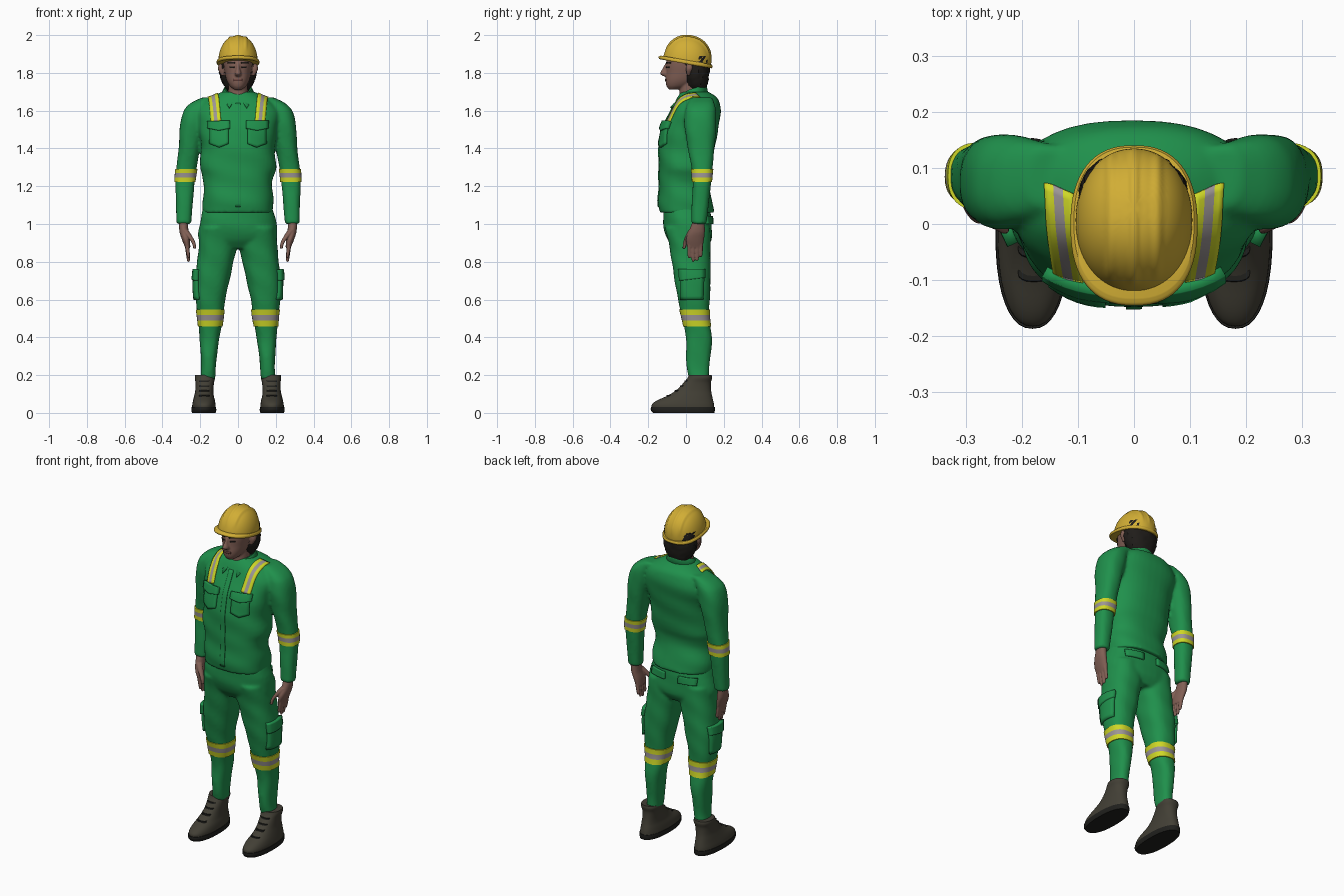
import bpy, bmesh, random
from math import sin, cos, pi, radians, copysign
from mathutils import Vector, Matrix
from mathutils.bvhtree import BVHTree

random.seed(4)
cube = bpy.data.objects.get("Cube")
if cube:
    bpy.data.objects.remove(cube, do_unlink=True)


def material(name, *rgb):
    m = bpy.data.materials.new(name)
    m.use_nodes = True
    m.diffuse_color = (*rgb, 1)
    m.node_tree.nodes["Principled BSDF"].inputs["Base Color"].default_value = (*rgb, 1)
    return m


GREEN = material("work green", .014, .28, .072)
YELLOW = material("reflective yellow", .62, .68, .02)
GREY = material("reflective grey", .33, .3, .3)
HELMET = material("helmet yellow", .64, .42, .035)
SKIN = material("skin", .22, .115, .09)
LIPS = material("lips", .15, .06, .05)
HAIR = material("dark hair", .014, .012, .01)
BOOT = material("boot leather", .055, .05, .036)
SOLE = material("sole rubber", .014, .014, .012)
made = []


def finish(name, bm, mats):
    bmesh.ops.recalc_face_normals(bm, faces=bm.faces[:])
    mesh = bpy.data.meshes.new(name)
    bm.to_mesh(mesh)
    bm.free()
    for m in mats:
        mesh.materials.append(m)
    obj = bpy.data.objects.new(name, mesh)
    bpy.context.scene.collection.objects.link(obj)
    made.append(obj)
    return obj


# A ring is (z, x min, x max, y min, y max); rings rise in z
def at(rings, z):
    i = 0
    while i < len(rings) - 2 and z > rings[i + 1][0]:
        i += 1
    a, b = rings[i], rings[i + 1]
    p, q = rings[max(i - 1, 0)], rings[min(i + 2, len(rings) - 1)]
    h = b[0] - a[0]
    t = (z - a[0]) / h
    out = [z]
    for k in range(1, 5):
        ma = (b[k] - p[k]) / (b[0] - p[0]) * h
        mb = (q[k] - a[k]) / (q[0] - a[0]) * h
        out.append(a[k] * (1 + 2 * t) * (1 - t) ** 2 + ma * t * (1 - t) ** 2
                   + b[k] * t * t * (3 - 2 * t) + mb * t * t * (t - 1))
    return out


def loft(bm, rings, zs=None, power=2.4, seg=40, steps=4, grow=0, fold=0, jitter=0, rows=None):
    if zs is None:
        zs = [a[0] + (b[0] - a[0]) * k / steps for a, b in zip(rings, rings[1:]) for k in range(steps)]
        zs.append(rings[-1][0])
    loops = []
    for z in zs:
        _, x0, x1, y0, y1 = at(rings, z)
        loop = []
        for s in range(seg):
            a = 2 * pi * s / seg
            r = 1 + fold * sin(3 * a + z * 45) + random.uniform(-jitter, jitter)
            x = copysign(abs(cos(a)) ** (2 / power), cos(a)) * r
            y = copysign(abs(sin(a)) ** (2 / power), sin(a)) * r
            loop.append(bm.verts.new(((x0 + x1) / 2 + x * ((x1 - x0) / 2 + grow),
                                      (y0 + y1) / 2 + y * ((y1 - y0) / 2 + grow), z)))
        loops.append(loop)
    for row, (lo, hi) in enumerate(zip(loops, loops[1:])):
        for s in range(seg):
            n = (s + 1) % seg
            f = bm.faces.new((lo[s], lo[n], hi[n], hi[s]))
            f.material_index = rows[row] if rows else 0
    bm.faces.new(loops[0])
    bm.faces.new(loops[-1])


def part(name, mats, rings, **kw):
    bm = bmesh.new()
    loft(bm, rings, **kw)
    return finish(name, bm, mats)


def fused(name, mat, lofts, voxel, passes=3, **kw):
    bm = bmesh.new()
    for rings in lofts:
        loft(bm, rings, **kw)
    obj = finish(name, bm, [mat])
    mod = obj.modifiers.new("Fuse", 'REMESH')
    mod.mode, mod.voxel_size, mod.use_smooth_shade = 'VOXEL', voxel, True
    mod = obj.modifiers.new("Soften", 'SMOOTH')
    mod.factor, mod.iterations = .5, passes
    return obj


def side(rings, s):
    return rings if s > 0 else [(z, -b, -a, c, d) for z, a, b, c, d in rings]


def even(rows):
    return [(z, -w, w, a, b) for z, w, a, b in rows]


def surface(obj):
    bpy.context.view_layer.update()
    return BVHTree.FromObject(obj, bpy.context.evaluated_depsgraph_get())


# Thin panel laid on a surface; quad runs bottom outer, bottom inner, top inner, top outer
def plate(name, tree, quad, aim, mats, s=1, cols=6, rows=8, lift=.004, dip=0):
    bm = bmesh.new()
    aim = Vector((aim[0] * s, aim[1], aim[2])).normalized()
    a, b, c, d = [Vector((x * s, y, z)) for x, y, z in quad]
    grid = []
    for j in range(rows + 1):
        v = j / rows
        line = []
        for i in range(cols + 1):
            u = i / cols
            p = a.lerp(b, u).lerp(d.lerp(c, u), v)
            p.z -= dip * (1 - abs(2 * u - 1)) * (1 - v)
            hit = tree.ray_cast(p - aim * .6, aim)[0] or p
            line.append(bm.verts.new(hit - aim * lift / 2))
        grid.append(line)
    for j in range(rows):
        for i in range(cols):
            f = bm.faces.new((grid[j][i], grid[j][i + 1], grid[j + 1][i + 1], grid[j + 1][i]))
            f.material_index = (i * 3 // cols) % 2 if len(mats) > 1 else 0
    obj = finish(name, bm, mats)
    mod = obj.modifiers.new("Thickness", 'SOLIDIFY')
    mod.thickness, mod.offset = lift * 2, 0


def facing(x0, x1, z0, z1, y):
    return [(x1, y, z0), (x0, y, z0), (x0, y, z1), (x1, y, z1)]


# Jacket with sleeves
torso = even([(1.06, .185, -.14, .15), (1.12, .188, -.147, .14), (1.2, .18, -.142, .12),
              (1.25, .188, -.142, .122), (1.3, .202, -.142, .135), (1.4, .195, -.142, .152),
              (1.5, .208, -.125, .17), (1.58, .222, -.09, .183), (1.63, .2, -.065, .18),
              (1.67, .15, -.045, .165), (1.7, .085, -.025, .12)])
arm = [(1, .248, .326, .028, .108), (1.1, .24, .328, .03, .12), (1.25, .226, .331, .035, .136),
       (1.4, .2, .314, .01, .15), (1.52, .17, .307, -.008, .16), (1.6, .15, .287, -.005, .158),
       (1.64, .13, .25, .01, .15), (1.67, .11, .19, .03, .14)]
jacket = fused("jacket", GREEN, [torso, arm, side(arm, -1)], .009, 4, fold=.012)
cloth = surface(jacket)

# Trousers
hips = even([(.87, .17, -.06, .11), (.92, .207, -.1, .135), (1, .203, -.12, .136), (1.12, .175, -.12, .12)])
leg = [(.18, .12, .2, .015, .12), (.23, .118, .195, .005, .122), (.3, .112, .197, 0, .13),
       (.4, .098, .204, 0, .138), (.5, .08, .212, -.02, .122), (.6, .068, .224, -.042, .126),
       (.7, .045, .227, -.06, .13), (.8, .024, .216, -.075, .13), (.88, .006, .208, -.088, .13),
       (.98, .004, .2, -.11, .13)]
trousers = fused("trousers", GREEN, [hips, leg, side(leg, -1)], .009, 4, fold=.014)
twill = surface(trousers)

# Front placket and folded collar
plate("front_placket", cloth, facing(-.014, .014, 1.09, 1.64, -.1), (0, 1, 0), [GREEN], rows=30, lift=.003)
bm = bmesh.new()
grid = []
for k in range(33):
    t = k / 16 - 1
    spec = ((.066, .066, .96, 1.66), (.074, .068, .96, 1.735 - .06 * t * t),
            (.096, .08 + .062 * t ** 4, .84, 1.685 - .068 * t ** 4))
    grid.append([bm.verts.new((rx * sin(t * span * pi), .04 + ry * cos(t * span * pi), z))
                 for rx, ry, span, z in spec])
for p, q in zip(grid, grid[1:]):
    for j in (0, 1):
        bm.faces.new((p[j], q[j], q[j + 1], p[j + 1]))
collar = finish("collar", bm, [GREEN])
collar.modifiers.new("Thickness", 'SOLIDIFY').thickness = .008

# Head, neck, nose and ears
skull = even([(1.712, .022, -.09, -.04), (1.73, .043, -.103, .02), (1.76, .06, -.108, .07),
              (1.8, .07, -.105, .1), (1.85, .077, -.104, .11), (1.9, .075, -.092, .11), (1.95, .05, -.05, .08)])
neck = even([(1.62, .056, -.035, .085), (1.7, .052, -.035, .08), (1.78, .052, -.03, .08)])
nose = even([(1.782, .013, -.12, -.08), (1.795, .018, -.137, -.08), (1.82, .011, -.126, -.08),
             (1.855, .008, -.107, -.08)])
ear = [(1.785, .07, .088, .005, .02), (1.82, .075, .106, 0, .035), (1.85, .075, .1, .005, .035)]
head = fused("head", SKIN, [skull, neck, nose, ear, side(ear, -1)], .005, 2, power=2.2)
face = surface(head)
plate("mouth", face, facing(-.024, .024, 1.757, 1.768, -.1), (0, 1, 0), [LIPS], rows=2, lift=.002)
part("hair", [HAIR], even([(1.7, .05, .03, .1), (1.74, .078, .0, .115), (1.79, .097, -.012, .122),
                           (1.84, .098, -.03, .126), (1.89, .095, -.04, .125)]), power=2.2, jitter=.04)

# Hard hat: ribbed shell on a tilted brim
tilt = Matrix.Translation((0, 0, 1.862)) @ Matrix.Rotation(radians(-10), 4, 'X')
shell = []
for k in range(25):
    a = pi / 2 * k / 24.2
    r = cos(a) ** .9
    shell.append((.136 * sin(a), -.104 * r, .104 * r, .004 - .126 * r, .004 + .13 * r))
dome = part("helmet_shell", [HELMET], shell, steps=1, seg=112, power=2.1)
for v in dome.data.vertices:
    if abs(v.co.x) < .062 and v.co.z > .03:
        rise = min(1, (v.co.z - .03) / .04)
        v.co *= 1 + .03 * rise * max(0, cos(v.co.x * 2 * pi / .042))
brim = part("helmet_brim", [HELMET], even([(-.014, .11, -.14, .138), (-.008, .113, -.146, .143),
                                           (0, .112, -.145, .142), (.006, .107, -.135, .138)]), seg=64)
for obj in (dome, brim):
    obj.data.transform(tilt)

# Boot outlines and hand outlines for the left side
boot = [(.025, .118, .243, -.182, .15), (.045, .119, .242, -.18, .148), (.065, .122, .238, -.155, .144),
        (.09, .128, .232, -.1, .138), (.12, .13, .226, -.052, .133), (.16, .127, .225, -.012, .132),
        (.185, .122, .229, .008, .138), (.2, .124, .227, .015, .136)]
sole = [(0, .118, .244, -.175, .15), (.015, .115, .247, -.186, .153), (.03, .116, .246, -.186, .153)]
palm = [(.875, .252, .28, .006, .088), (.92, .255, .298, 0, .096), (.96, .262, .31, .014, .1),
        (1.03, .265, .315, .042, .098)]
thumb = [(.87, .222, .237, -.018, -.004), (.9, .225, .245, -.016, .008), (.94, .245, .275, -.002, .03),
         (.97, .265, .3, .015, .05)]
fingers = []
for y, tip in ((.017, .82), (.038, .8), (.059, .805), (.079, .825)):
    fingers.append([(tip, .257, .268, y - .005, y + .005), (tip + .012, .254, .271, y - .009, y + .009),
                    (.9, .262, .284, y - .011, y + .011)])

for s, tag in ((1, "left"), (-1, "right")):
    fused(tag + "_hand", SKIN, [side(r, s) for r in [palm, thumb] + fingers], .004, 2, seg=20, power=2.1)

    # Boots
    part(tag + "_boot", [BOOT], side(boot, s), power=2.3)
    part(tag + "_sole", [SOLE], side(sole, s), power=2.3)
    for k in range(4):
        z = .09 + .026 * k
        y = at(boot, z)[3]
        lace = [(z - .004, .15, .207, y - .004, y + .03), (z + .004, .15, .207, y - .002, y + .03)]
        part(f"{tag}_lace_{k + 1}", [SOLE], side(lace, s), steps=2, seg=16)

    # Reflective bands
    tape = dict(rows=[0, 1, 0], grow=.005, fold=.012)
    part(tag + "_sleeve_band", [YELLOW, GREY], side(arm, s), zs=[1.222, 1.245, 1.27, 1.292], **tape)
    part(tag + "_leg_band", [YELLOW, GREY], side(leg, s), zs=[.457, .488, .517, .547], **tape)
    plate(tag + "_shoulder_band", cloth, [(.142, -.1, 1.545), (.09, -.1, 1.545), (.108, .075, 1.67),
                                          (.16, .075, 1.67)], (0, .7, -.7), [YELLOW, GREY], s, rows=20)

    # Pockets
    plate(tag + "_chest_pocket", cloth, facing(.05, .148, 1.425, 1.52, -.1), (0, 1, 0), [GREEN], s,
          lift=.008, dip=.02)
    plate(tag + "_chest_flap", cloth, facing(.042, .157, 1.505, 1.542, -.1), (0, 1, 0), [GREEN], s,
          lift=.014, dip=.012)
    thigh = [(.2, -.025, .6), (.2, .09, .6), (.2, .095, .75), (.2, -.03, .75)]
    plate(tag + "_cargo_pocket", twill, thigh, (-1, 0, 0), [GREEN], s, lift=.009)
    flap = [(.2, -.03, .7), (.2, .096, .715), (.2, .096, .76), (.2, -.035, .76)]
    plate(tag + "_cargo_flap", twill, flap, (-1, 0, 0), [GREEN], s, lift=.014)
    plate(tag + "_back_flap", twill, facing(.045, .15, 1.0, 1.04, .1), (0, -1, 0), [GREEN], s, lift=.008)

    # Eyes and brows
    plate(tag + "_eye", face, facing(.02, .045, 1.826, 1.834, -.1), (0, 1, 0), [HAIR], s, rows=2, lift=.002)
    plate(tag + "_brow", face, facing(.015, .053, 1.85, 1.857, -.1), (0, 1, 0), [HAIR], s, rows=2, lift=.003)

# Smooth shading with crisp creases
bpy.ops.object.select_all(action='DESELECT')
for obj in made:
    obj.select_set(True)
bpy.context.view_layer.objects.active = jacket
bpy.ops.object.shade_smooth_by_angle(angle=radians(40))
